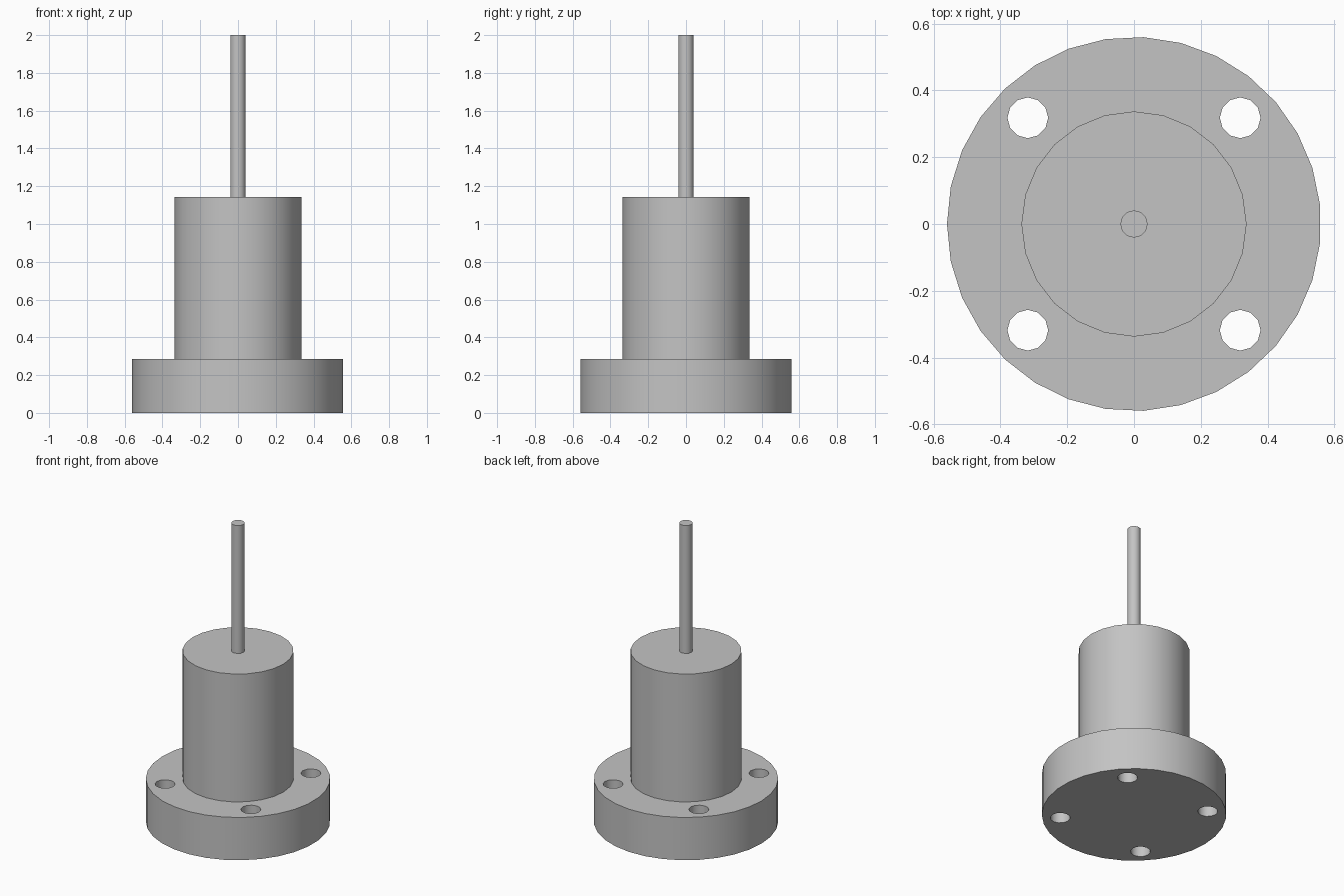
import bpy
import math

default = bpy.data.objects.get("Cube")
if default:
    bpy.data.objects.remove(default, do_unlink=True)

# One plain grey metal
metal = bpy.data.materials.new("grey_metal")
metal.use_nodes = True
grey = (0.55, 0.55, 0.55, 1)
metal.diffuse_color = grey
metal.node_tree.nodes["Principled BSDF"].inputs["Base Color"].default_value = grey


def cylinder(name, radius, bottom, top, sides, x=0, y=0):
    """Upright cylinder with its first corner on the -x side."""
    bpy.ops.mesh.primitive_cylinder_add(
        vertices=sides, radius=radius, depth=top - bottom,
        location=(x, y, (bottom + top) / 2), rotation=(0, 0, math.pi / 2))
    obj = bpy.context.object
    bpy.ops.object.transform_apply(location=True, rotation=True, scale=True)
    obj.name = name
    obj.data.materials.append(metal)
    return obj


def smooth(obj):
    bpy.ops.object.select_all(action="DESELECT")
    obj.select_set(True)
    bpy.context.view_layer.objects.active = obj
    bpy.ops.object.shade_smooth_by_angle(angle=math.radians(40))


# Stacked round parts
flange = cylinder("flange", 0.56, 0, 0.286, 31)
body = cylinder("body", 0.337, 0.286, 1.143, 24)
shaft = cylinder("shaft", 0.041, 1.143, 2, 12)

# Four bolt holes through the flange
for x in (-0.318, 0.318):
    for y in (-0.318, 0.318):
        cutter = cylinder("bolt_hole_cutter", 0.061, -0.1, 0.4, 12, x, y)
        cut = flange.modifiers.new("bolt_hole", "BOOLEAN")
        cut.operation = "DIFFERENCE"
        cut.solver = "EXACT"
        cut.object = cutter
        bpy.context.view_layer.objects.active = flange
        bpy.ops.object.modifier_apply(modifier=cut.name)
        bpy.data.objects.remove(cutter, do_unlink=True)

for part in (flange, body, shaft):
    smooth(part)
